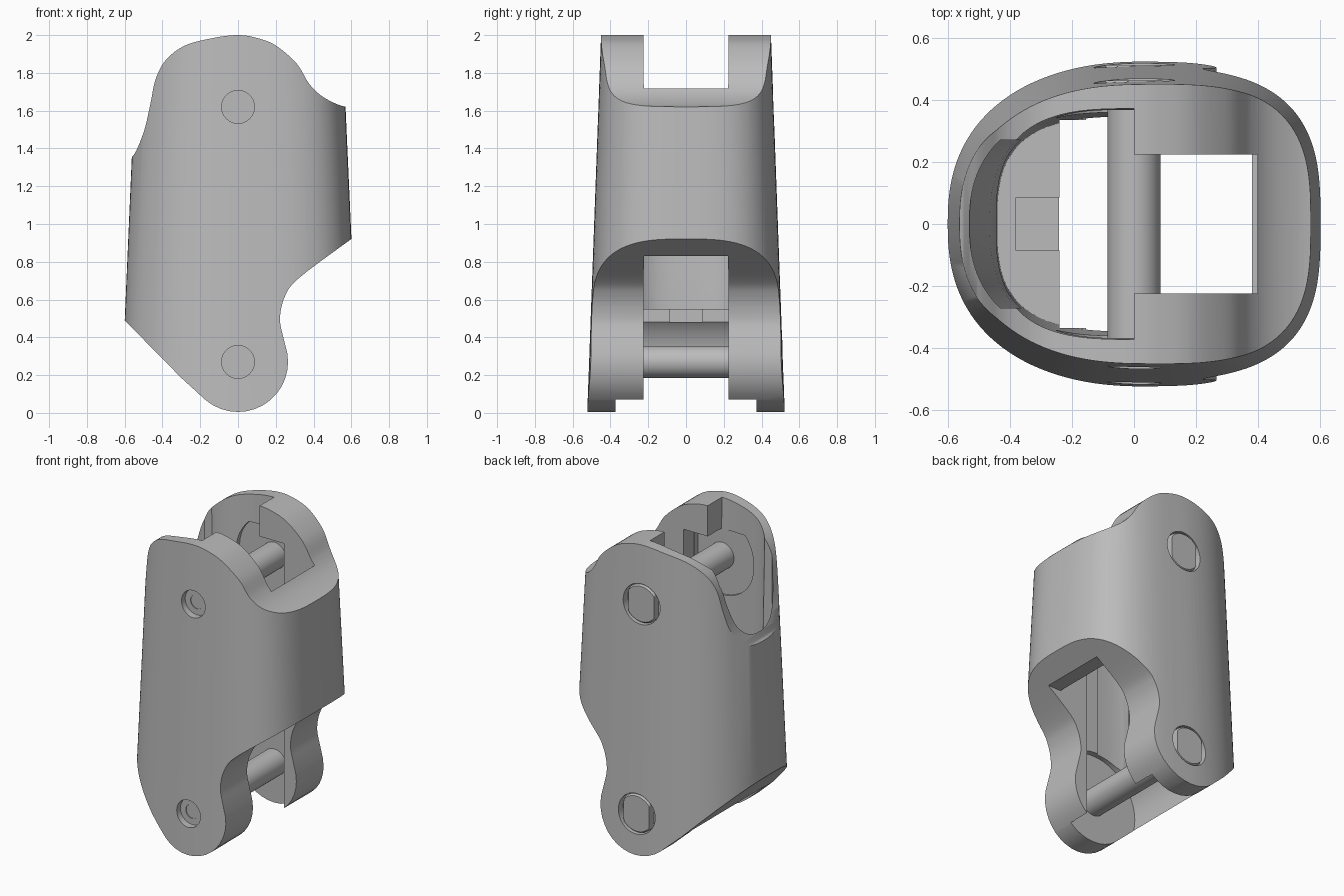
import bpy, bmesh, math
from mathutils import Vector

old = bpy.data.objects.get("Cube")
if old:
    bpy.data.objects.remove(old)

grey = bpy.data.materials.new("plain_grey")
grey.diffuse_color = (0.5, 0.5, 0.5, 1)
grey.use_nodes = True
grey.node_tree.nodes["Principled BSDF"].inputs["Base Color"].default_value = (0.5, 0.5, 0.5, 1)


def loft(name, rings):
    """Closed solid through rings that share a point count."""
    bm = bmesh.new()
    loops = [[bm.verts.new(p) for p in ring] for ring in rings]
    n = len(loops[0])
    for a, b in zip(loops, loops[1:]):
        for i in range(n):
            j = (i + 1) % n
            bm.faces.new((a[i], a[j], b[j], b[i]))
    bm.faces.new(loops[0][::-1])
    bm.faces.new(loops[-1])
    bmesh.ops.recalc_face_normals(bm, faces=bm.faces)
    mesh = bpy.data.meshes.new(name)
    bm.to_mesh(mesh)
    bm.free()
    mesh.materials.append(grey)
    obj = bpy.data.objects.new(name, mesh)
    bpy.context.collection.objects.link(obj)
    return obj


def prism(name, outline, y0, y1):
    return loft(name, [[(x, y, z) for x, z in outline] for y in (y0, y1)])


def box(x0, x1, y, z0, z1):
    return prism("box_cutter", [(x0, z0), (x1, z0), (x1, z1), (x0, z1)], -y, y)


def disc(name, z, steps, clip=None, n=48):
    """Round part along y; steps are (y, radius); clip flattens both x sides."""
    rings = []
    for y, r in steps:
        ring = []
        for i in range(n):
            a = math.tau * i / n
            x = r * math.cos(a)
            if clip:
                x = max(-clip, min(clip, x))
            ring.append((x, y, z + r * math.sin(a)))
        rings.append(ring)
    return loft(name, rings)


def boolean(obj, tool, op="DIFFERENCE"):
    m = obj.modifiers.new("cut", "BOOLEAN")
    m.operation, m.object, m.solver = op, tool, "EXACT"
    bpy.context.view_layer.update()
    graph = bpy.context.evaluated_depsgraph_get()
    mesh = bpy.data.meshes.new_from_object(obj.evaluated_get(graph))
    obj.modifiers.clear()
    obj.data = mesh
    bpy.data.objects.remove(tool)


def section(z, left, right, depth, cx, nl, nr, n=128):
    """Plan outline made from two superellipse halves."""
    ring = []
    for i in range(n):
        c, s = math.cos(math.tau * i / n), math.sin(math.tau * i / n)
        a, e = (right, nr) if c >= 0 else (left, nl)
        ring.append((cx + math.copysign(a * abs(c) ** (2 / e), c),
                     math.copysign(depth * abs(s) ** (2 / e), s), z))
    return ring


def smooth_path(pts, steps=6):
    """Catmull-Rom curve through an open row of points."""
    p = [Vector(q) for q in [pts[0]] + pts + [pts[-1]]]
    out = []
    for a, b, c, d in zip(p, p[1:], p[2:], p[3:]):
        for k in range(steps):
            t = k / steps
            out.append(0.5 * (2 * b + (c - a) * t + (2 * a - 5 * b + 4 * c - d) * t * t
                              + (3 * b - a - 3 * c + d) * t ** 3))
    return out + [p[-1]]


# Tapered outer body
def outer(z):
    s = 1 - 0.07 * z
    return section(z, 0.671 * s, 0.592 * s, 0.523 * s, 0.05 * s, 2.4, 3)


shell = loft("shell", [outer(-0.2), outer(2.2)])

# Side outline: bent top, waist and lower knuckle
knuckle = [(0.265 * math.cos(math.radians(a)), 0.27 + 0.265 * math.sin(math.radians(a)))
           for a in range(-130, 20, 10)]
waist = smooth_path([(0.24, 0.4), (0.222, 0.5), (0.25, 0.62), (0.33, 0.72), (0.62, 0.935)])
crown = smooth_path([(0.62, 1.61), (0.53, 1.632), (0.44, 1.68), (0.375, 1.745), (0.31, 1.85),
                     (0.2, 1.945), (0.1, 1.985), (0, 2), (-0.13, 1.985), (-0.28, 1.945),
                     (-0.38, 1.87), (-0.435, 1.77), (-0.465, 1.63), (-0.495, 1.5),
                     (-0.54, 1.385), (-0.57, 1.35)])
outline = ([(-0.7, 0.585), (-0.6, 0.49), (-0.3, 0.185)] + knuckle + waist
           + [(0.75, 1.0), (0.75, 1.6)] + crown + [(-0.7, 1.3)])
boolean(shell, prism("outline_tool", outline, -1, 1), "INTERSECT")

# Main cavity, left half only
cavity = loft("cavity", [section(0.55, 0.44, 0.5, 0.345, 0, 3, 3),
                         section(2.2, 0.45, 0.5, 0.375, 0, 3, 3)])
boolean(cavity, box(-1, 0, 1, -1, 3), "INTERSECT")
boolean(shell, cavity)

# Scoop that widens toward the open left edge
scoop = loft("scoop", [section(z, left, 0.5, 0.4, 0, 2.4, 3)
                       for z, left in ((0.9, 0.42), (1.2, 0.465), (1.4, 0.53), (1.95, 0.53))])
boolean(scoop, box(-1, -0.1, 0.27, -1, 3), "INTERSECT")
boolean(shell, scoop)

# Through opening with side pockets, hinge slots and floor groove
INNER = 0.175
boolean(shell, box(-0.24, INNER, 0.335, -1, 1.8))
boolean(shell, box(-0.1, 0.38, 0.224, -1, 3))
boolean(shell, box(0, 0.398, 0.2235, 1.55, 3))
boolean(shell, box(0, 0.475, 0.223, -1, 0.83))
boolean(shell, box(-0.38, -0.2, 0.085, 0.48, 0.7))

# Clearance discs around both pins, screw wells and cap wells
LEVELS = (0.27, 1.62)
for z, r in zip(LEVELS, (0.32, 0.25)):
    face = 0.523 * (1 - 0.07 * z)
    clear = disc("clearance", z, [(-0.374, r), (0.374, r)], n=64)
    boolean(clear, box(-1, INNER - 0.001, 1, -1, 1.799), "INTERSECT")
    boolean(shell, clear)
    boolean(shell, disc("screw_well", z, [(-1, 0.087), (0.045 - face, 0.087)]))
    boolean(shell, disc("cap_well", z, [(face - 0.05, 0.13), (1, 0.13)]))

parts = [shell]
for z, label in zip(LEVELS, ("lower", "upper")):
    face = 0.523 * (1 - 0.07 * z)
    # Pin with a tapered socket
    pin = disc(label + "_pin", z, [(0.04 - face, 0.085), (face - 0.04, 0.085)])
    boolean(pin, disc("socket", z, [(-1, 0.046), (0.055 - face, 0.046),
                                    (0.07 - face, 0.032), (0.1 - face, 0.032)]))
    # Cap with two flat sides
    cap = disc(label + "_cap", z, [(face - 0.06, 0.124), (face - 0.013, 0.124),
                                   (face - 0.002, 0.115)], clip=0.092)
    parts += [pin, cap]

for obj in parts:
    bpy.ops.object.select_all(action="DESELECT")
    obj.select_set(True)
    bpy.context.view_layer.objects.active = obj
    bpy.ops.object.shade_smooth_by_angle(angle=math.radians(32))
